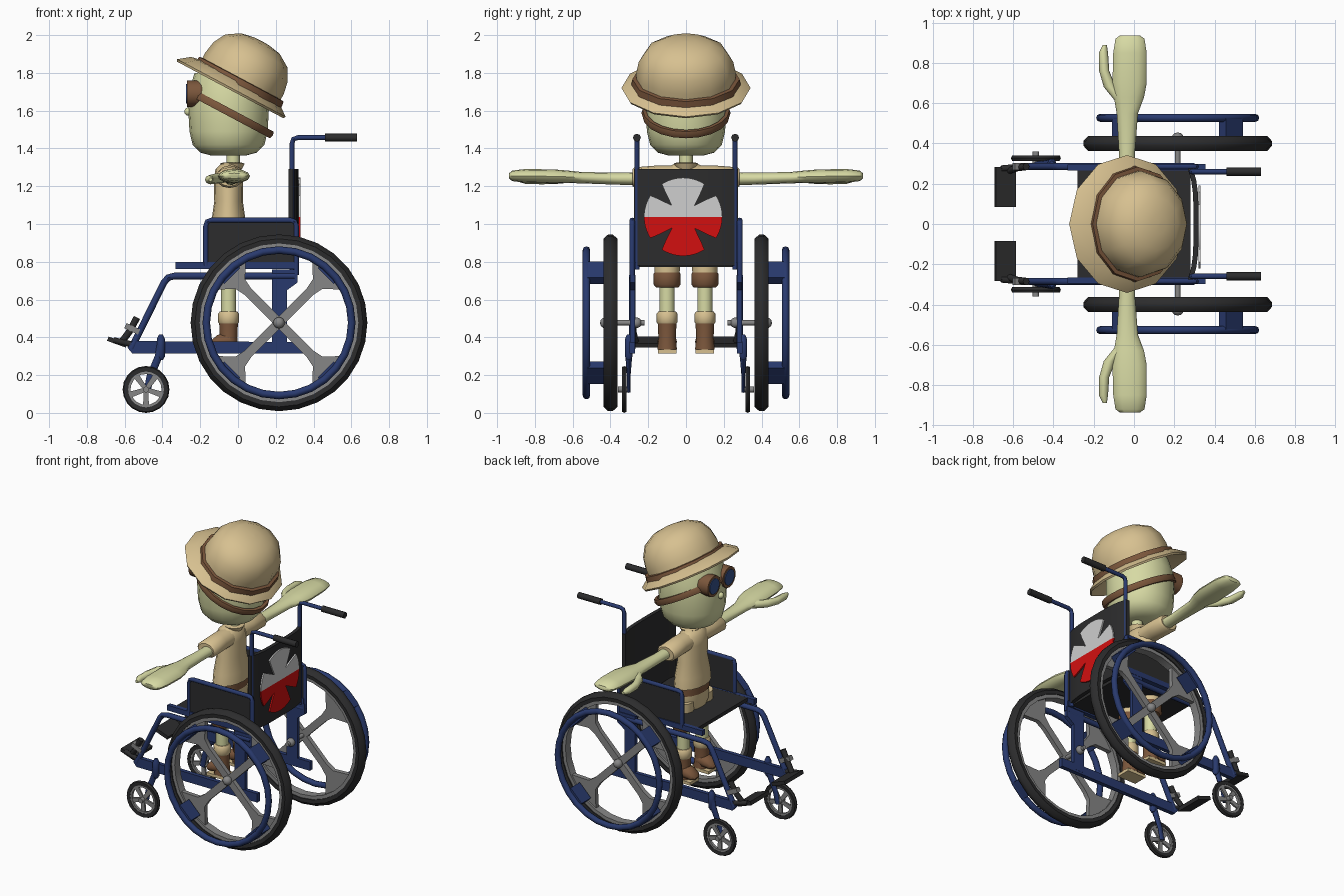
import bpy, bmesh, math
from mathutils import Matrix, Vector

if "Cube" in bpy.data.objects:
    bpy.data.objects.remove(bpy.data.objects["Cube"])

def material(name, r, g, b):
    m = bpy.data.materials.new(name)
    m.diffuse_color = (r, g, b, 1)
    m.use_nodes = True
    m.node_tree.nodes["Principled BSDF"].inputs["Base Color"].default_value = m.diffuse_color
    return m

TAN = material("tan_cloth", 0.68, 0.53, 0.28)
SKIN = material("pale_green_skin", 0.68, 0.70, 0.37)
BROWN = material("brown_leather", 0.20, 0.095, 0.045)
DARK = material("dark_rubber", 0.025, 0.025, 0.026)
BLUE = material("blue_frame", 0.022, 0.042, 0.155)
GREY = material("grey_metal", 0.24, 0.24, 0.24)
RED = material("red_paint", 0.65, 0.005, 0.005)
WHITE = material("light_grey_paint", 0.62, 0.62, 0.62)
LENS = material("blue_lens", 0.035, 0.08, 0.25)

T = Matrix.Translation
def ry(deg): return Matrix.Rotation(math.radians(deg), 4, 'Y')
AXIS_Y = Matrix.Rotation(math.radians(90), 4, 'X')
AXIS_X = ry(-90)
PLANE_XZ = Matrix(((1, 0, 0, 0), (0, 0, 1, 0), (0, 1, 0, 0), (0, 0, 0, 1)))
PLANE_YZ = Matrix(((0, 0, 1, 0), (1, 0, 0, 0), (0, 1, 0, 0), (0, 0, 0, 1)))

def finish(name, bm, mat, mx=Matrix()):
    bm.transform(mx)
    bmesh.ops.recalc_face_normals(bm, faces=bm.faces)
    me = bpy.data.meshes.new(name)
    bm.to_mesh(me)
    bm.free()
    me.materials.append(mat)
    ob = bpy.data.objects.new(name, me)
    bpy.context.collection.objects.link(ob)
    return ob

def skin_rings(bm, rings, closed):
    n = len(rings[0])
    for a, b in zip(rings, rings[1:] + (rings[:1] if closed else [])):
        for i in range(n):
            bm.faces.new((a[i], a[(i + 1) % n], b[(i + 1) % n], b[i]))
    if not closed:
        bm.faces.new(rings[0])
        bm.faces.new(rings[-1])

def lathe(name, prof, mat, mx=Matrix(), n=16, closed=False):
    bm = bmesh.new()
    rings = [[bm.verts.new((r * math.cos(2 * math.pi * i / n), r * math.sin(2 * math.pi * i / n), h))
              for i in range(n)] for r, h in prof]
    skin_rings(bm, rings, closed)
    return finish(name, bm, mat, mx)

def sweep(name, pts, sizes, mat, ref=(0, 1, 0), n=8):
    """Elliptical tube: sizes is a radius or a list of (along ref, across ref)."""
    pts, ref = [Vector(p) for p in pts], Vector(ref)
    if not isinstance(sizes, list):
        sizes = [(sizes, sizes)] * len(pts)
    bm, rings = bmesh.new(), []
    for i, p in enumerate(pts):
        t = (pts[min(i + 1, len(pts) - 1)] - pts[max(i - 1, 0)]).normalized()
        side = t.cross(ref).normalized()
        a, b = sizes[i]
        rings.append([bm.verts.new(p + ref * a * math.cos(2 * math.pi * k / n)
                                   + side * b * math.sin(2 * math.pi * k / n)) for k in range(n)])
    skin_rings(bm, rings, False)
    return finish(name, bm, mat)

def rounded(pts, y, d=0.04):
    """Path in the x-z plane at y with softened corners."""
    v = [Vector((x, y, z)) for x, z in pts]
    out = [v[0]]
    for a, b, c in zip(v, v[1:], v[2:]):
        p, q = b + (a - b).normalized() * d, b + (c - b).normalized() * d
        out += [p, (p + 2 * b + q) / 4, q]
    return out + [v[-1]]

def plate(name, pts, thick, mat, mx=Matrix()):
    bm = bmesh.new()
    f = bm.faces.new([bm.verts.new((x, y, -thick / 2)) for x, y in pts])
    g = bmesh.ops.extrude_face_region(bm, geom=[f])["geom"]
    bmesh.ops.translate(bm, vec=(0, 0, thick), verts=[v for v in g if isinstance(v, bmesh.types.BMVert)])
    return finish(name, bm, mat, mx)

def box(name, c, size, mat, rot=Matrix()):
    bm = bmesh.new()
    bmesh.ops.create_cube(bm, size=1)
    return finish(name, bm, mat, T(c) @ rot @ Matrix.Diagonal((*size, 1)))

def ball(name, c, r, mat):
    bm = bmesh.new()
    bmesh.ops.create_uvsphere(bm, u_segments=12, v_segments=8, radius=r)
    return finish(name, bm, mat, T(c))

def cyl(name, c, r, length, mat, axis=Matrix(), n=12):
    return lathe(name, [(r, -length / 2), (r, length / 2)], mat, T(c) @ axis, n)

# ---- wheelchair, both sides ----
WX, WZ = 0.217, 0.477
for s, side in ((1, "left"), (-1, "right")):
    def nm(x): return side + "_" + x
    # main wheel
    hub = T((WX, 0.4 * s, WZ))
    lathe(nm("tire"), [(.42, -.035), (.445, -.037), (.468, -.012), (.468, .012), (.445, .037), (.42, .035)],
          DARK, hub @ AXIS_Y, 28, True)
    lathe(nm("wheel_rim"), [(.397, -.028), (.423, -.028), (.423, .028), (.397, .028)], GREY, hub @ AXIS_Y, 28, True)
    circle = [(.385 + .02 * math.cos(k * math.pi / 4), .02 * math.sin(k * math.pi / 4)) for k in range(8)]
    lathe(nm("push_rim"), circle, BLUE, T((WX, .527 * s, WZ)) @ AXIS_Y, 28, True)
    half = [(0, .024), (.23, .024), (.29, .036), (.382, .135), (.4, .07)]
    spoke = half + [(x, -y) for x, y in reversed(half)]
    for k in range(4):
        turn = ry(45 + 90 * k)
        plate(nm("wheel_spoke"), spoke, .03, GREY, hub @ turn @ PLANE_XZ)
        c = T((WX, .475 * s, WZ)) @ turn @ Vector((.375, 0, 0))
        box(nm("rim_bracket"), c, (.05, .1, .12), BLUE, turn)
    cyl(nm("axle"), (WX, .335 * s, WZ), .014, .23, GREY, AXIS_Y)
    ball(nm("hub_cap"), (WX, .425 * s, WZ), .03, GREY)
    ball(nm("inner_hub"), (WX, .262 * s, WZ), .028, GREY)
    # caster wheel and fork
    cast = T((-.487, .327 * s, .124))
    lathe(nm("caster_tire"), [(.095, -.011), (.118, -.013), (.124, 0), (.118, .013), (.095, .011)],
          DARK, cast @ AXIS_Y, 20, True)
    lathe(nm("caster_rim"), [(.082, -.009), (.097, -.009), (.097, .009), (.082, .009)], GREY, cast @ AXIS_Y, 20, True)
    for k in range(5):
        plate(nm("caster_spoke"), [(0, -.011), (.088, -.016), (.088, .016), (0, .011)], .012, GREY,
              cast @ ry(90 + 72 * k) @ PLANE_XZ)
    cyl(nm("caster_axle"), (-.487, .33 * s, .124), .016, .06, GREY, AXIS_Y)
    sweep(nm("caster_fork"), [(-.482, .303 * s, .11), (-.465, .303 * s, .19), (-.42, .303 * s, .30), (-.41, .303 * s, .36)],
          [(.009, .018), (.009, .02), (.018, .02), (.02, .02)], BLUE)
    lathe(nm("caster_post"), [(.01, .28), (.022, .30), (.022, .39), (.01, .415)], BLUE, T((-.408, .303 * s, 0)), 10)
    # frame tubes and plates
    plate(nm("lower_beam"), [(-.585, .345), (-.56, .315), (.355, .315), (.355, .375), (-.56, .38)], .028, BLUE,
          T((0, .285 * s, 0)) @ PLANE_XZ)
    sweep(nm("front_tube"), rounded([(-.565, .34), (-.375, .725), (.3, .725)], .285 * s), .018, BLUE)
    box(nm("seat_rail"), (-.01, .28 * s, .78), (.64, .03, .036), BLUE)
    plate(nm("rear_post"), [(.18, .33), (.26, .33), (.26, .65), (.315, .69), (.315, .76), (.18, .76)], .026, BLUE,
          T((0, .283 * s, 0)) @ PLANE_XZ)
    box(nm("arm_panel"), (.07, .282 * s, .91), (.47, .02, .22), DARK)
    sweep(nm("armrest_tube"), rounded([(-.17, .78), (-.17, 1.02), (.308, 1.02), (.308, .73)], .285 * s, .03), .014, BLUE)
    sweep(nm("handle_tube"), rounded([(.286, .76), (.286, 1.457), (.48, 1.457)], .26 * s, .03), .013, BLUE)
    sweep(nm("handle_grip"), [(.46, .26 * s, 1.457), (.63, .26 * s, 1.457)], .021, DARK)
    # foot rest
    box(nm("foot_plate"), (-.64, .184 * s, .375), (.105, .2, .024), DARK, ry(20))
    sweep(nm("foot_bracket"), [(-.62, .265 * s, .37), (-.575, .28 * s, .43), (-.535, .285 * s, .505)], .018, DARK)
    box(nm("foot_clamp"), (-.56, .285 * s, .445), (.08, .035, .03), GREY, ry(25))
    sweep(nm("foot_link"), [(-.66, .275 * s, .385), (-.55, .285 * s, .36)], .016, DARK)

# seat, backrest and round painted badge
box("seat", (0, 0, .785), (.56, .54, .025), DARK)
ys = [-.275 + .055 * i for i in range(11)]
back = [(.292 + .028 * (1 - (y / .275) ** 4), y) for y in ys]
plate("backrest", back + [(x - .025, y) for x, y in reversed(back)], .51, DARK, T((0, 0, 1.035)))
arc = []
for a in range(0, 181, 3):
    off = min(abs(a - 45), abs(a - 135))
    if off > 11:
        arc.append((.207 * math.cos(math.radians(a)), .207 * math.sin(math.radians(a))))
    elif off == 0:
        arc.append((.085 * math.cos(math.radians(a)), .085 * math.sin(math.radians(a))))
    elif off == 9:
        arc.append((.16 * math.cos(math.radians(a)), .16 * math.sin(math.radians(a))))
for name, mat, sgn in (("badge_top", WHITE, 1), ("badge_bottom", RED, -1)):
    plate(name, [(x, y * sgn) for x, y in arc], .0095, mat, T((.3255, -.015, 1.038)) @ PLANE_YZ)

# ---- rider ----
BX = -.05
flat = T((BX, 0, 0)) @ Matrix.Diagonal((.62, 1, 1, 1))
lathe("shorts", [(.11, .78), (.135, .83), (.13, .93)], TAN, flat)
lathe("belt", [(.138, .90), (.138, .945)], BROWN, flat)
lathe("shirt", [(.152, .95), (.145, 1.02), (.122, 1.12), (.125, 1.23), (.112, 1.29), (.06, 1.32)], TAN, flat)
lathe("collar", [(.05, 1.29), (.065, 1.32), (.05, 1.325)], TAN, T((-.03, 0, 0)))
cyl("neck", (-.025, 0, 1.34), .036, .1, SKIN)
lathe("head", [(.09, 1.362), (.15, 1.378), (.19, 1.42), (.207, 1.49), (.213, 1.6), (.21, 1.7), (.18, 1.8)],
      SKIN, T((BX, 0, 0)), 20)
ball("nose", (-.262, 0, 1.595), .022, SKIN)
for s, side in ((1, "left"), (-1, "right")):
    def nm(x): return side + "_" + x
    sweep(nm("sleeve"), [(-.045, y * s, z) for y, z in ((.06, 1.25), (.15, 1.25), (.27, 1.245), (.283, 1.245))],
          [(.065, .06), (.068, .06), (.072, .055), (.06, .045)], TAN, (1, 0, 0), 12)
    sweep(nm("arm"), [(x, y * s, z) for x, y, z in ((-.035, .2, 1.24), (-.035, .36, 1.24), (-.033, .55, 1.245),
          (-.025, .63, 1.25), (-.022, .7, 1.252), (-.02, .85, 1.255), (-.02, .92, 1.255), (-.02, .936, 1.255))],
          [(.04, .035), (.04, .032), (.053, .03), (.075, .033), (.085, .037), (.083, .036), (.072, .028), (.05, .014)],
          SKIN, (1, 0, 0), 12)
    sweep(nm("thumb"), [(-.06, .60 * s, 1.245), (-.12, .68 * s, 1.24), (-.148, .76 * s, 1.235), (-.152, .85 * s, 1.235),
          (-.145, .89 * s, 1.235)], [(.025, .025), (.03, .027), (.025, .025), (.023, .023), (.01, .01)], SKIN, (1, 0, 0))
    leg = T((BX, .1 * s, 0))
    lathe(nm("shorts_leg"), [(.066, .72), (.07, .86)], TAN, leg, 12)
    lathe(nm("shorts_hem"), [(.06, .665), (.072, .68), (.072, .735), (.066, .745)], BROWN, leg, 12)
    lathe(nm("leg"), [(.04, .5), (.04, .69)], SKIN, leg, 12)
    lathe(nm("sock"), [(.046, .468), (.055, .48), (.055, .525), (.046, .537)], TAN, leg, 12)
    lathe(nm("boot"), [(.052, .335), (.046, .4), (.05, .48)], BROWN, leg, 12)
    sweep(nm("boot_toe"), [(-.04, .1 * s, .385), (-.1, .1 * s, .375), (-.135, .1 * s, .36), (-.15, .1 * s, .35)],
          [(.05, .05), (.052, .04), (.045, .025), (.025, .012)], BROWN, n=10)
    box(nm("boot_sole"), (-.065, .1 * s, .325), (.14, .098, .02), TAN)
    # goggle barrels
    cyl(nm("goggle_barrel"), (-.225, .082 * s, 1.69), .07, .09, BROWN, AXIS_X, 14)
    lathe(nm("goggle_base"), [(.05, -.06), (.06, 0)], BROWN, T((-.18, .082 * s, 1.69)) @ AXIS_X, 14)
    cyl(nm("goggle_lens"), (-.271, .082 * s, 1.69), .052, .008, LENS, AXIS_X, 14)
box("goggle_bridge", (-.235, 0, 1.69), (.05, .06, .04), BROWN)
lathe("goggle_strap", [(.212, -.02), (.23, -.02), (.236, 0), (.23, .02), (.212, .02)], BROWN,
      T((-.04, 0, 1.588)) @ ry(28) @ Matrix.Diagonal((1.08, 1, 1, 1)), 20, True)

# tilted sun hat
hat = T((-.035, 0, 1.72)) @ ry(28)
lathe("hat_brim", [(.2, .03), (.335, -.012), (.342, 0), (.28, .045), (.2, .06)], TAN,
      hat @ Matrix.Diagonal((.95, 1, 1, 1)), 12, True)
crown = hat @ T((.025, 0, 0)) @ Matrix.Diagonal((.89, 1, 1, 1))
lathe("hat_crown", [(.262, .03), (.264, .1), (.25, .17), (.21, .235), (.13, .28), (.05, .293), (.004, .295)], TAN, crown, 12)
lathe("hat_band", [(.25, .03), (.29, .03), (.284, .066), (.25, .07)], BROWN, crown, 12, True)

bpy.ops.object.select_all(action='SELECT')
bpy.context.view_layer.objects.active = bpy.context.selected_objects[0]
bpy.ops.object.shade_smooth_by_angle(angle=math.radians(46))
